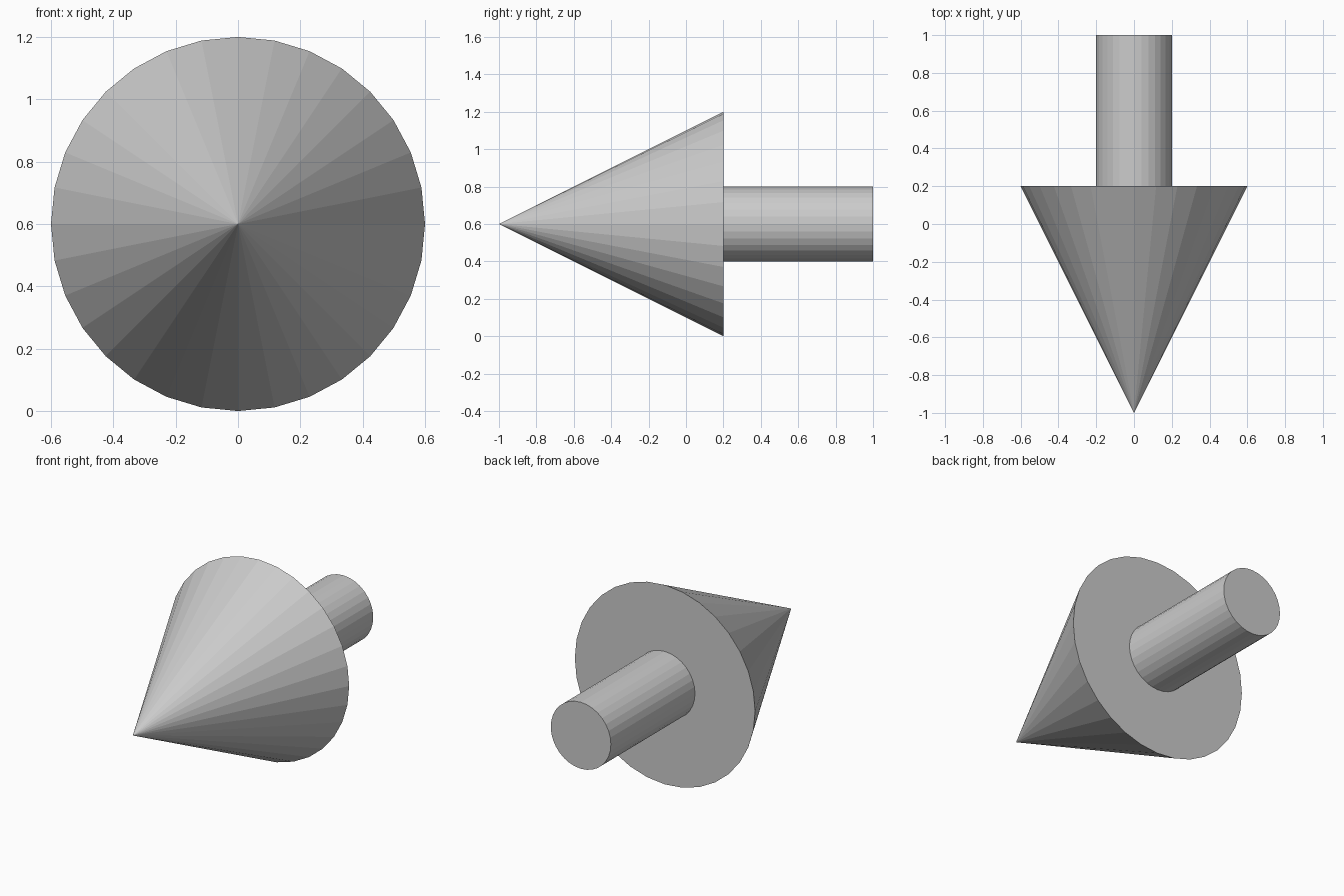
import bpy
import math

default_cube = bpy.data.objects.get("Cube")
if default_cube:
    bpy.data.objects.remove(default_cube, do_unlink=True)

SIDES = 32
AXIS_HEIGHT = 0.6

# Single grey material
grey = bpy.data.materials.new("light_grey")
grey.use_nodes = True
colour = (0.6, 0.6, 0.6, 1)
grey.diffuse_color = colour
grey.node_tree.nodes["Principled BSDF"].inputs["Base Color"].default_value = colour


def add_part(name, back_radius, front_radius, y_front, y_back):
    """Add a flat-shaded tapered part lying along y."""
    bpy.ops.mesh.primitive_cone_add(
        vertices=SIDES, radius1=back_radius, radius2=front_radius,
        depth=y_back - y_front,
        location=(0, (y_front + y_back) / 2, AXIS_HEIGHT),
        rotation=(math.pi / 2, 0, 0))
    part = bpy.context.object
    part.name = name
    part.data.name = name
    part.data.materials.append(grey)
    bpy.ops.object.transform_apply(location=False, rotation=True, scale=True)
    bpy.ops.object.shade_flat()
    return part


# Pointed head facing the front, with the shaft behind it
add_part("arrow_head", 0.6, 0, -1, 0.2)
add_part("arrow_shaft", 0.2, 0.2, 0.2, 1)
